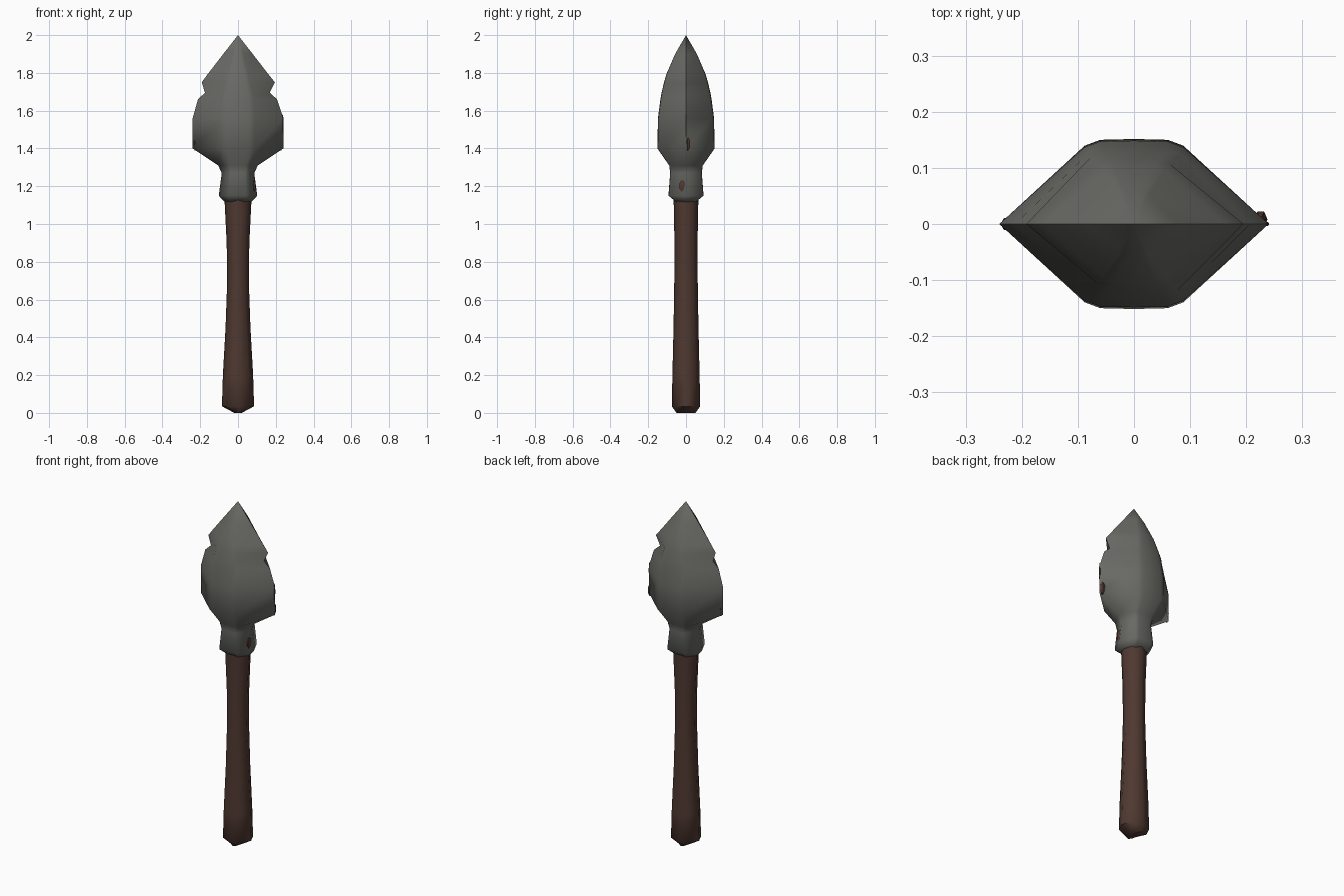
import bpy, bmesh, math

cube = bpy.data.objects.get("Cube")
if cube:
    bpy.data.objects.remove(cube, do_unlink=True)


def material(name, rgb):
    m = bpy.data.materials.new(name)
    m.use_nodes = True
    m.diffuse_color = (*rgb, 1)
    bsdf = m.node_tree.nodes["Principled BSDF"]
    bsdf.inputs["Base Color"].default_value = (*rgb, 1)
    bsdf.inputs["Roughness"].default_value = 0.9
    return m


stone = material("grey stone", (0.14, 0.14, 0.128))
wood = material("dark wood", (0.078, 0.04, 0.03))
rust = material("rusty brown", (0.085, 0.04, 0.03))


def loft(name, rings, mat, angle):
    """Skin a stack of rings, each a list of 3D points, and cap both ends."""
    bm = bmesh.new()
    loops = [[bm.verts.new(p) for p in ring] for ring in rings]
    n = len(loops[0])
    for low, high in zip(loops, loops[1:]):
        for i in range(n):
            j = (i + 1) % n
            bm.faces.new((low[i], low[j], high[j], high[i]))
    bm.faces.new(loops[0][::-1])
    bm.faces.new(loops[-1])
    bmesh.ops.remove_doubles(bm, verts=bm.verts, dist=0.0005)
    bmesh.ops.recalc_face_normals(bm, faces=bm.faces)
    mesh = bpy.data.meshes.new(name)
    bm.to_mesh(mesh)
    bm.free()
    mesh.materials.append(mat)
    ob = bpy.data.objects.new(name, mesh)
    bpy.context.collection.objects.link(ob)
    bpy.ops.object.select_all(action='DESELECT')
    ob.select_set(True)
    bpy.context.view_layer.objects.active = ob
    bpy.ops.object.shade_smooth_by_angle(angle=math.radians(angle))
    return ob


def oval(z, rx, ry, sides=8):
    steps = [math.tau * i / sides for i in range(sides)]
    return [(rx * math.cos(a), ry * math.sin(a), z) for a in steps]


def blade(z, left, right, depth, flat):
    """Flattened hexagon with softened corners and a sharp edge on each side."""
    half = [(flat * 1.1, depth * 0.93), (flat * 0.75, depth), (0, depth * 1.01),
            (-flat * 0.75, depth), (-flat * 1.1, depth * 0.93)]
    back = [(x, y, z) for x, y in half]
    front = [(x, -y, z) for x, y in reversed(half)]
    return [(left, 0, z)] + back + [(-right, 0, z)] + front


# Handle: waisted shaft with a wedge-shaped butt
shaft = [(0, 0.02, 0.05), (0.035, 0.085, 0.075), (0.2, 0.08, 0.072),
         (0.45, 0.066, 0.066), (0.7, 0.057, 0.062), (0.9, 0.06, 0.061),
         (1.16, 0.073, 0.066)]
loft("handle", [oval(*s) for s in shaft], wood, 50)

# Spear head: socket collar, neck, notched blade and point
head = [
    (1.115, 0.07, 0.07, 0.05, 0.04),
    (1.15, 0.102, 0.102, 0.092, 0.056),
    (1.27, 0.086, 0.086, 0.083, 0.048),
    (1.31, 0.105, 0.105, 0.088, 0.056),
    (1.40, 0.24, 0.24, 0.15, 0.08),
    (1.56, 0.24, 0.24, 0.147, 0.08),
    (1.66, 0.207, 0.212, 0.134, 0.075),
    (1.695, 0.168, 0.175, 0.128, 0.07),
    (1.75, 0.195, 0.192, 0.115, 0.058),
    (1.79, 0.163, 0.163, 0.104, 0.05),
    (1.90, 0.078, 0.078, 0.057, 0.024),
    (2.0, 0.0, 0.0, 0.0, 0.0),
]
loft("spear_head", [blade(*h) for h in head], stone, 60)


# Rust patches: thin flakes hugging the side edges
def flake(name, place, size):
    x, y, z = place
    sx, sy, sz = size
    rings = []
    for t, s in ((-1, 0.35), (-0.5, 0.9), (0.4, 1), (1, 0.4)):
        ring = oval(z + t * sz, sx * s, sy * s, 6)
        rings.append([(x + a, y + b, c) for a, b, c in ring])
    loft(name, rings, rust, 40)


flake("edge_rust_left", (0.226, 0.008, 1.425), (0.012, 0.016, 0.035))
flake("edge_rust_right", (-0.226, 0, 1.425), (0.012, 0.012, 0.035))
flake("socket_rust", (0.086, -0.018, 1.2), (0.008, 0.02, 0.03))
flake("edge_streak", (0.237, 0, 1.52), (0.004, 0.004, 0.06))
